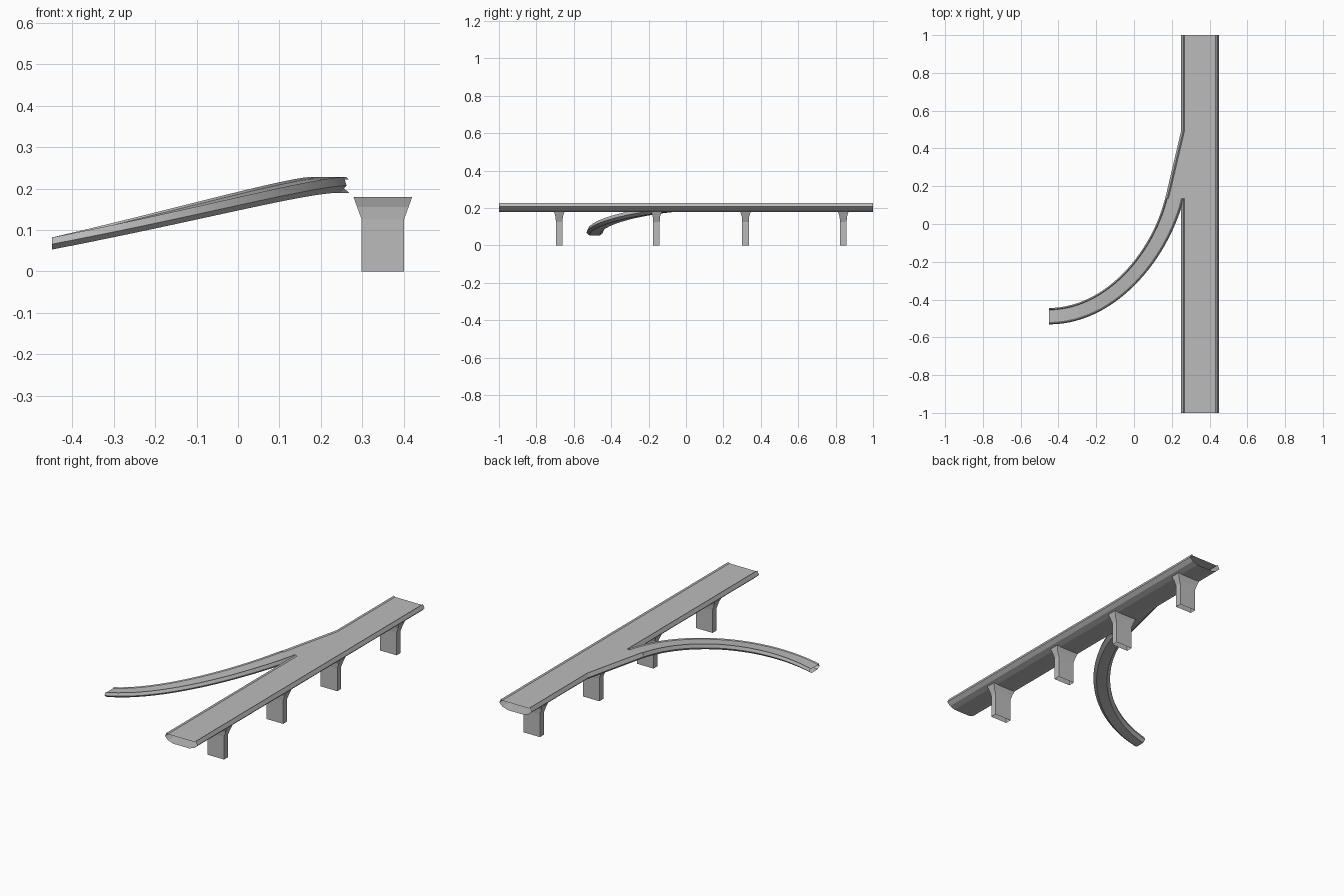
import bpy, bmesh, math
from mathutils import Vector

if "Cube" in bpy.data.objects:
    bpy.data.objects.remove(bpy.data.objects["Cube"])

concrete = bpy.data.materials.new("concrete_grey")
concrete.diffuse_color = (0.5, 0.5, 0.5, 1)
concrete.use_nodes = True
concrete.node_tree.nodes["Principled BSDF"].inputs["Base Color"].default_value = concrete.diffuse_color


def add_loft(bm, rings, closed=True):
    """Skin a series of equal-length point rings, leaving the ends open."""
    rows = [[bm.verts.new(p) for p in ring] for ring in rings]
    n = len(rows[0])
    for a, b in zip(rows, rows[1:]):
        for i in range(n if closed else n - 1):
            j = (i + 1) % n
            bm.faces.new((a[i], a[j], b[j], b[i]))


def finish(name, bm, smooth=False):
    bmesh.ops.remove_doubles(bm, verts=bm.verts, dist=0.0002)
    mesh = bpy.data.meshes.new(name)
    bm.to_mesh(mesh)
    bm.free()
    mesh.materials.append(concrete)
    ob = bpy.data.objects.new(name, mesh)
    bpy.context.collection.objects.link(ob)
    if smooth:
        bpy.ops.object.select_all(action='DESELECT')
        ob.select_set(True)
        bpy.context.view_layer.objects.active = ob
        bpy.ops.object.shade_smooth_by_angle(angle=math.radians(20))
    return ob


def section(profile, y):
    return [(x, y, z) for x, z in profile]


ROAD, TOP, EDGE, SOFFIT = 0.222, 0.228, 0.207, 0.189
GORE, MERGE = 0.135, 0.495      # y where the ramp joins and where it ends

# Main deck: hollow girder with low kerbs, left kerb missing at the junction
right = [(0.432, ROAD), (0.439, TOP), (0.45, EDGE), (0.431, SOFFIT),
         (0.40, 0.178), (0.30, 0.178)]
left = [(0.269, SOFFIT), (0.25, EDGE), (0.261, TOP), (0.268, ROAD)]
bm = bmesh.new()
full = right + left
gap = [left[-1]] + right + [left[0]]
add_loft(bm, [section(full, -1), section(full, GORE)])
add_loft(bm, [section(gap, GORE), section(gap, MERGE)], closed=False)
add_loft(bm, [section(full, MERGE), section(full, 1)])
finish("bridge_deck", bm)


# Tapered merge lane between ramp and deck
def wedge(edge):
    return [(0.269, SOFFIT), (edge + 0.019, SOFFIT), (edge, EDGE),
            (edge + 0.011, TOP), (edge + 0.018, ROAD), (0.268, ROAD)]


bm = bmesh.new()
add_loft(bm, [section(wedge(0.165), GORE), section(wedge(0.25), MERGE)], closed=False)
finish("merge_lane", bm)

# Curved ramp: hollow section swept along a cubic path
P = [Vector((-0.45, -0.488, 0.082)), Vector((-0.13, -0.488, 0.15)),
     Vector((0.136, -0.175, 0.224)), Vector((0.214, GORE, TOP))]
ramp_profile = [(-0.033, -0.006), (0.033, -0.006), (0.037, 0), (0.0435, -0.021),
                (0.027, -0.038), (-0.027, -0.038), (-0.0435, -0.021), (-0.037, 0)]
STEPS = 28
rings = []
for k in range(STEPS + 1):
    t = k / STEPS
    s = 1 - t
    pos = P[0]*s**3 + P[1]*3*s*s*t + P[2]*3*s*t*t + P[3]*t**3
    tan = (P[1]-P[0])*s*s + (P[2]-P[1])*2*s*t + (P[3]-P[2])*t*t
    side = Vector((tan.y, -tan.x, 0)).normalized()
    if k == STEPS:
        side = Vector((1, 0, 0))     # meet the merge lane squarely
    wide, deep = 1 + 0.12*t**4, 0.77 + 0.23*t
    rings.append([pos + side*u*wide + Vector((0, 0, v*deep)) for u, v in ramp_profile])
bm = bmesh.new()
add_loft(bm, rings)
finish("curved_ramp", bm, smooth=True)

# Piers with flared heads
for n, y in enumerate((-0.678, -0.158, 0.318, 0.841), 1):
    bm = bmesh.new()
    add_loft(bm, [[(0.35 + sx*hx, y + sy*hy, z)
                   for sx, sy in ((-1, -1), (1, -1), (1, 1), (-1, 1))]
                  for z, hx, hy in ((0, 0.051, 0.0175), (0.125, 0.051, 0.0175),
                                    (0.155, 0.062, 0.02), (0.18, 0.071, 0.028))])
    finish(f"pier_{n}", bm)
